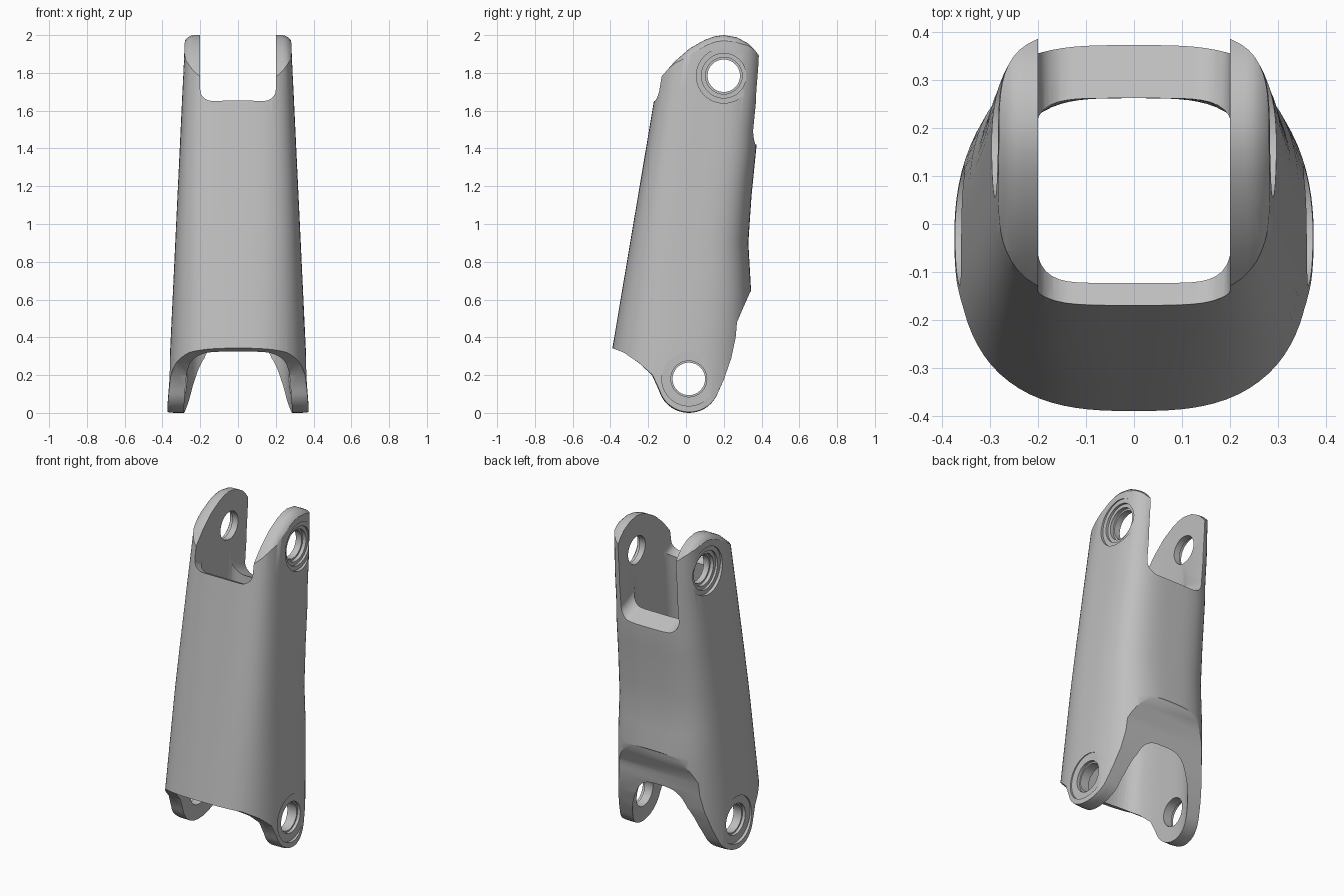
import bpy
import bmesh
from math import cos, sin, radians, pi
from mathutils import Matrix, Vector

if "Cube" in bpy.data.objects:
    bpy.data.objects.remove(bpy.data.objects["Cube"], do_unlink=True)

grey = bpy.data.materials.new("satin grey")
grey.use_nodes = True
COLOUR = (0.52, 0.52, 0.52, 1)
grey.diffuse_color = COLOUR
grey.node_tree.nodes["Principled BSDF"].inputs["Base Color"].default_value = COLOUR


def make_object(name, bm):
    bmesh.ops.recalc_face_normals(bm, faces=bm.faces)
    mesh = bpy.data.meshes.new(name)
    bm.to_mesh(mesh)
    bm.free()
    mesh.materials.append(grey)
    obj = bpy.data.objects.new(name, mesh)
    bpy.context.collection.objects.link(obj)
    return obj


def loft(name, rings):
    """Skin equal-length rings of points and cap both ends."""
    bm = bmesh.new()
    loops = [[bm.verts.new(p) for p in ring] for ring in rings]
    n = len(loops[0])
    for a, b in zip(loops, loops[1:]):
        for i in range(n):
            j = (i + 1) % n
            bm.faces.new((a[i], a[j], b[j], b[i]))
    bm.faces.new(loops[0])
    bm.faces.new(loops[-1])
    return make_object(name, bm)


def lerp_table(table, z):
    for (z0, v0), (z1, v1) in zip(table, table[1:]):
        if z <= z1:
            return v0 + (v1 - v0) * (z - z0) / (z1 - z0)
    return table[-1][1]


def section(z, half_x, y0, y1, power, count=96):
    """Rounded-rectangle ring between y0 and y1."""
    ring = []
    for i in range(count):
        t = 2 * pi * i / count
        c, s = cos(t), sin(t)
        r = (abs(c) ** power + abs(s) ** power) ** (-1 / power)
        ring.append((half_x * r * c, (y0 + y1) / 2 + (y1 - y0) / 2 * r * s, z))
    return ring


def half_width(z):
    return 0.375 - 0.0475 * z


def front_y(z):
    return -0.39 + 0.168 * (z - 0.34)


BACK = [(-0.2, 0.345), (0.64, 0.345), (0.9, 0.33), (1.15, 0.347),
        (1.4, 0.372), (1.5, 0.375), (1.7, 0.395), (2.2, 0.42)]

# Outer tapered shell
levels = [-0.1, 0.3, 0.64, 0.78, 0.9, 1.03, 1.15, 1.28, 1.4, 1.5, 1.7, 1.9, 2.1]
body = loft("link_body", [
    section(z, half_width(z), front_y(z), lerp_table(BACK, z), 2.5 + 0.75 * max(z, 0))
    for z in levels])

# Inner cavity
cavity = loft("cavity_cutter", [
    section(z, 0.287 - 0.048 * z, front_y(z) + 0.05, 0.262, 3 + 1.6 * max(z, 0))
    for z in (-0.15, 0.3, 0.8, 1.2, 1.6, 1.83)])

# Side outline that shapes the lugs and the end edges
lower_lug = [(0.015 + 0.165 * cos(radians(a)), 0.165 + 0.165 * sin(radians(a)))
             for a in range(196, 345, 8)]
outline = [(-0.6, 0.36), (-0.39, 0.343), (-0.33, 0.32), (-0.25, 0.265), (-0.18, 0.2)]
outline += lower_lug
outline += [(0.2, 0.175), (0.24, 0.29), (0.263, 0.4), (0.27, 0.48), (0.3, 0.55),
            (0.34, 0.64), (0.36, 0.665), (0.6, 0.7), (0.6, 1.38), (0.42, 1.43),
            (0.365, 1.5), (0.372, 1.7), (0.387, 1.89), (0.365, 1.92), (0.33, 1.955),
            (0.27, 1.988), (0.2, 2.0), (0.15, 1.993), (0.1, 1.975), (0.02, 1.93),
            (-0.06, 1.86), (-0.13, 1.78), (-0.155, 1.665), (-0.6, 1.6)]


def inset_outline(fraction):
    """Shrink the outline, mostly around the upper lugs."""
    pts = [Vector(p) for p in outline]
    result = []
    for i, p in enumerate(pts):
        d = (pts[(i + 1) % len(pts)] - pts[i - 1]).normalized()
        amount = 0.035 if p.y > 1.7 else 0.006
        result.append(p + Vector((-d.y, d.x)) * amount * fraction)
    return result


def outline_ring(side, depth, fraction):
    return [(side * (half_width(p.y) - depth), p.x, p.y) for p in inset_outline(fraction)]


steps = [(-0.004, 1.0), (0.006, 0.6), (0.02, 0.25), (0.034, 0.06), (0.05, 0.0)]
trim = loft("side_outline_cutter",
            [outline_ring(-1, d, f) for d, f in steps]
            + [outline_ring(1, d, f) for d, f in reversed(steps)])

# Sloped slot between the upper lugs, rounded at the bottom
slot_shape = [(-0.2, 2.5)]
for side, start in ((-1, 180), (1, 270)):
    for k in range(9):
        a = radians(start + 90 * k / 8)
        slot_shape.append((side * 0.13 + 0.07 * cos(a), 1.723 + 0.07 * sin(a)))
slot_shape.append((0.2, 2.5))
slot = loft("slot_cutter", [
    [(x, y, z - 0.43 * (y + 0.17)) for x, z in slot_shape] for y in (-0.7, 0.7)])


def bore(name, radius, x0, x1, y, z):
    bm = bmesh.new()
    bmesh.ops.create_cone(bm, cap_ends=True, segments=64, radius1=radius, radius2=radius,
                          depth=x1 - x0,
                          matrix=Matrix.Translation(((x0 + x1) / 2, y, z))
                          @ Matrix.Rotation(pi / 2, 4, "Y"))
    return make_object(name, bm)


# Pin holes with stepped seats on each outer face
bores = []
for y, z, stages in (
        (0.2, 1.785, ((0.145, 0.276), (0.118, 0.262), (0.097, 0.24))),
        (0.015, 0.18, ((0.143, 0.354), (0.095, 0.335)))):
    bores.append(bore("pin_hole_cutter", 0.086, -0.6, 0.6, y, z))
    for radius, depth in stages:
        bores.append(bore("left_seat_cutter", radius, depth, 0.5, y, z))
        bores.append(bore("right_seat_cutter", radius, -0.5, -depth, y, z))


def cut(target, cutter, operation):
    mod = target.modifiers.new("cut", "BOOLEAN")
    mod.object = cutter
    mod.operation = operation
    mod.solver = "EXACT"
    bpy.context.view_layer.objects.active = target
    bpy.ops.object.modifier_apply(modifier=mod.name)
    bpy.data.objects.remove(cutter, do_unlink=True)


bpy.ops.object.select_all(action="DESELECT")
body.select_set(True)
cut(body, trim, "INTERSECT")
for cutter in [cavity, slot] + bores:
    cut(body, cutter, "DIFFERENCE")

bpy.context.view_layer.objects.active = body
body.select_set(True)
bpy.ops.object.shade_smooth_by_angle(angle=radians(32))
